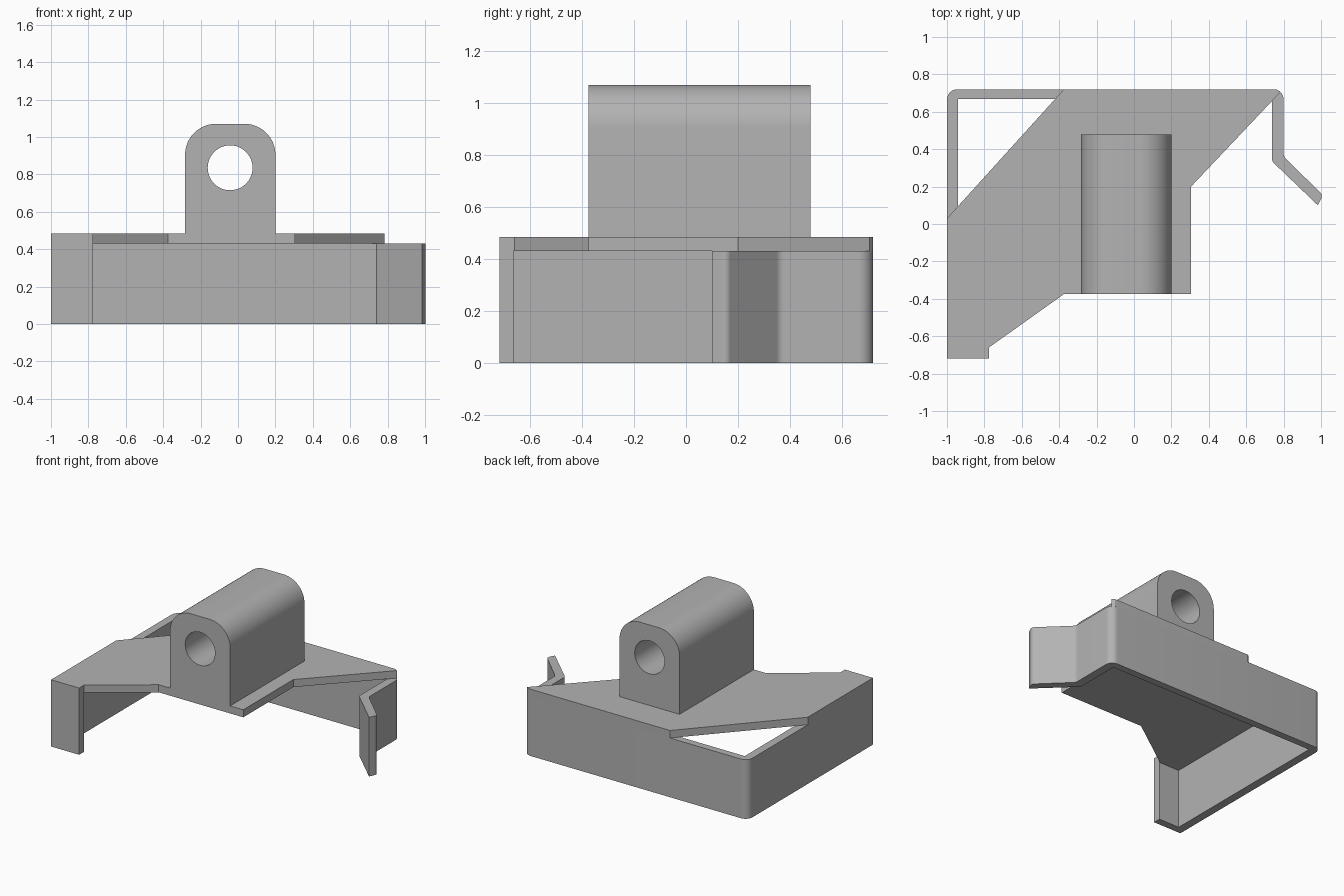
import bpy, bmesh
from math import radians, sin, cos, pi
from mathutils import Vector, Matrix

cube = bpy.data.objects.get("Cube")
if cube:
    bpy.data.objects.remove(cube)

grey = bpy.data.materials.new("plain grey")
grey.use_nodes = True
COLOUR = (0.45, 0.45, 0.45, 1)
grey.diffuse_color = COLOUR
grey.node_tree.nodes["Principled BSDF"].inputs["Base Color"].default_value = COLOUR


def rounded(points, steps=10):
    """Outline from (x, y) or (x, y, radius) corners, with arcs at the radii."""
    out = []
    for i, p in enumerate(points):
        c = Vector(p[:2])
        if len(p) == 2:
            out.append(c)
            continue
        a = (Vector(points[i - 1][:2]) - c).normalized()
        b = (Vector(points[(i + 1) % len(points)][:2]) - c).normalized()
        half = a.angle(b) / 2
        r = p[2]
        centre = c + (a + b).normalized() * r / sin(half)
        start = c + a * r * cos(half) / sin(half) - centre
        end = c + b * r * cos(half) / sin(half) - centre
        turn = start.angle_signed(end)
        for k in range(steps + 1):
            out.append(centre + Matrix.Rotation(-turn * k / steps, 2) @ start)
    return out


def prism(name, loops, base, depth, upright=False):
    """Extrude an outline (with optional hole loops) into a solid."""
    bm = bmesh.new()
    for loop in loops:
        vs = [bm.verts.new((p.x, base, p.y) if upright else (p.x, p.y, base)) for p in loop]
        for i in range(len(vs)):
            bm.edges.new((vs[i - 1], vs[i]))
    bmesh.ops.triangle_fill(bm, edges=bm.edges[:], use_beauty=True)
    ext = bmesh.ops.extrude_face_region(bm, geom=bm.faces[:])
    move = Vector((0, depth, 0)) if upright else Vector((0, 0, depth))
    bmesh.ops.translate(bm, vec=move, verts=[v for v in ext["geom"] if isinstance(v, bmesh.types.BMVert)])
    bmesh.ops.recalc_face_normals(bm, faces=bm.faces[:])
    mesh = bpy.data.meshes.new(name)
    bm.to_mesh(mesh)
    bm.free()
    mesh.materials.append(grey)
    obj = bpy.data.objects.new(name, mesh)
    bpy.context.collection.objects.link(obj)
    bpy.ops.object.select_all(action="DESELECT")
    obj.select_set(True)
    bpy.context.view_layer.objects.active = obj
    bpy.ops.object.shade_smooth_by_angle(angle=radians(30))
    return obj


WALL_TOP, PLATE_TOP = 0.43, 0.485

# Thin wall: front lip, side, back, then the side with a flared spring tab
wall = rounded([
    (-0.775, -0.718), (-1, -0.718), (-1, 0.72, 0.055), (0.8, 0.72, 0.055),
    (0.8, 0.36, 0.04), (1.01, 0.155, 0.03), (0.983, 0.1),
    (0.738, 0.335, 0.03), (0.738, 0.668), (-0.94, 0.668),
    (-0.94, -0.664), (-0.775, -0.664)])
prism("surrounding_wall", [wall], 0, WALL_TOP)

# Angled top plate
plate = rounded([
    (-1, -0.718), (-0.775, -0.718), (-0.775, -0.66), (-0.375, -0.375),
    (0.305, -0.375), (0.305, 0.2), (0.783, 0.705), (0.765, 0.718), (0.745, 0.72),
    (-0.375, 0.72), (-1, 0.03)])
prism("top_plate", [plate], WALL_TOP, PLATE_TOP - WALL_TOP)

# Mounting lug with a hole along its length
lug = rounded([(-0.283, PLATE_TOP), (0.2, PLATE_TOP), (0.2, 1.07, 0.165), (-0.283, 1.07, 0.165)], 16)
hole = [Vector((-0.042 + 0.12 * cos(2 * pi * k / 48), 0.835 + 0.12 * sin(2 * pi * k / 48))) for k in range(48)]
prism("mounting_lug", [lug, hole], -0.375, 0.853, upright=True)
